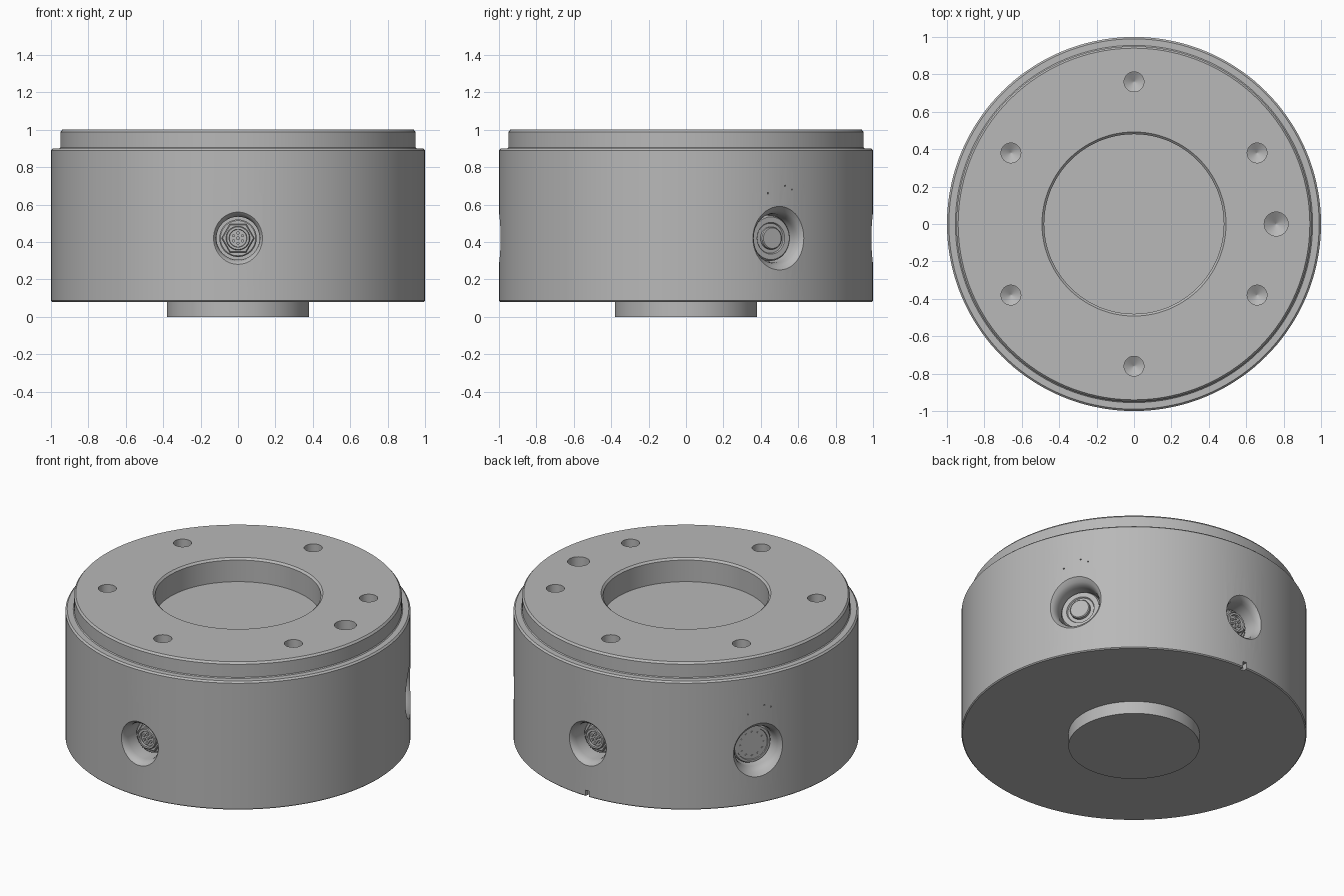
import bpy, bmesh
from math import sin, cos, pi, radians
from mathutils import Matrix

old = bpy.data.objects.get("Cube")
if old:
    bpy.data.objects.remove(old, do_unlink=True)

GREY = (0.48, 0.48, 0.48, 1)
metal = bpy.data.materials.new("grey_metal")
metal.use_nodes = True
metal.diffuse_color = GREY
metal.node_tree.nodes["Principled BSDF"].inputs["Base Color"].default_value = GREY

PORT_Z = 0.42


def lathe(bm, profile, mat=Matrix(), segs=48, phase=0.0):
    """Add a closed turned solid from (radius, height) points, bottom to top."""
    rings = []
    for r, z in profile:
        ring = []
        for i in range(segs):
            a = phase + 2 * pi * i / segs
            ring.append(bm.verts.new(mat @ Matrix.Translation((r * cos(a), r * sin(a), z)).translation))
        rings.append(ring)
    for low, high in zip(rings, rings[1:]):
        for i in range(segs):
            j = (i + 1) % segs
            bm.faces.new((low[i], low[j], high[j], high[i]))
    bm.faces.new(rings[0][::-1])
    bm.faces.new(rings[-1])


def make(name, bm):
    bmesh.ops.recalc_face_normals(bm, faces=bm.faces)
    mesh = bpy.data.meshes.new(name)
    bm.to_mesh(mesh)
    bm.free()
    mesh.materials.append(metal)
    ob = bpy.data.objects.new(name, mesh)
    bpy.context.collection.objects.link(ob)
    return ob


def activate(ob):
    bpy.ops.object.select_all(action="DESELECT")
    ob.select_set(True)
    bpy.context.view_layer.objects.active = ob


def smooth(ob):
    activate(ob)
    bpy.ops.object.shade_smooth_by_angle(angle=radians(25))


def radial(angle, z=PORT_Z):
    """Frame whose local z points outward from the housing axis."""
    return (Matrix.Translation((0, 0, z)) @ Matrix.Rotation(radians(angle), 4, "Z")
            @ Matrix.Rotation(pi / 2, 4, "Y"))


# Housing with bottom boss, stepped top rim and shallow bore
bm = bmesh.new()
lathe(bm, [(0.38, 0), (0.38, 0.08), (0.994, 0.08), (1, 0.086), (1, 0.89), (0.99, 0.9),
           (0.955, 0.9), (0.95, 0.905), (0.95, 0.988), (0.94, 1), (0.492, 1),
           (0.48, 0.988), (0.48, 0.85)], segs=144)
housing = make("housing", bm)

# Cutters: drilled top holes, side pockets, pinholes and the index notch
bm = bmesh.new()
for k in range(6):
    spot = Matrix.Rotation(radians(30 + 60 * k), 4, "Z") @ Matrix.Translation((0.76, 0, 0))
    lathe(bm, [(0.002, 0.85), (0.053, 0.88), (0.053, 1.1)], spot, 32)
lathe(bm, [(0.002, 0.83), (0.064, 0.87), (0.064, 1.1)], Matrix.Translation((0.76, 0, 0)), 32)
for angle in (-90, 90):
    lathe(bm, [(0.115, 0.84), (0.115, 0.95), (0.119, 0.972), (0.127, 0.988),
               (0.14, 1), (0.16, 1.02)], radial(angle))
for angle in (30, 150):
    lathe(bm, [(0.13, 0.82), (0.13, 0.93), (0.135, 0.957), (0.146, 0.977),
               (0.162, 0.992), (0.19, 1.02)], radial(angle))
    for offset, z in ((-4, 0.66), (2, 0.7), (4.5, 0.68)):
        lathe(bm, [(0.004, 0.98), (0.004, 1.02)], radial(angle + offset, z), 8)
bmesh.ops.create_cube(bm, size=1, matrix=Matrix.Translation((0, 1, 0.09))
                      @ Matrix.Diagonal((0.025, 0.06, 0.06, 1)))
cutter = make("cutter", bm)
cutter.hide_render = True

activate(housing)
cut = housing.modifiers.new("cut", "BOOLEAN")
cut.operation = "DIFFERENCE"
cut.solver = "EXACT"
cut.object = cutter
bpy.ops.object.modifier_apply(modifier="cut")
bpy.data.objects.remove(cutter, do_unlink=True)
smooth(housing)

# Small pin sockets with hex nuts, front and back
for name, angle in (("front", -90), ("back", 90)):
    frame = radial(angle)
    bm = bmesh.new()
    lathe(bm, [(0.1, 0.83), (0.1, 0.882), (0.094, 0.888)], frame)
    lathe(bm, [(0.088, 0.86), (0.088, 0.902), (0.082, 0.908)], frame, 6, pi / 6)
    smooth(make(name + "_socket_nut", bm))

    bm = bmesh.new()
    lathe(bm, [(0.064, 0.87), (0.064, 0.92), (0.06, 0.925), (0.048, 0.925), (0.046, 0.912)], frame)
    lathe(bm, [(0.009, 0.9), (0.009, 0.922)], frame, 12)
    for k in range(6):
        a = k * pi / 3
        lathe(bm, [(0.008, 0.9), (0.008, 0.922)],
              frame @ Matrix.Translation((0.028 * cos(a), 0.028 * sin(a), 0)), 12)
    smooth(make(name + "_socket_pins", bm))

# Large coupling with a raised button
bm = bmesh.new()
lathe(bm, [(0.122, 0.8), (0.122, 0.895), (0.114, 0.908), (0.085, 0.908), (0.08, 0.9),
           (0.06, 0.9), (0.06, 0.918), (0.055, 0.923)], radial(30))
smooth(make("button_coupling", bm))

# Large flat coupling with a ring of contacts
bm = bmesh.new()
lathe(bm, [(0.122, 0.8), (0.122, 0.895), (0.114, 0.91), (0.1, 0.91), (0.098, 0.904)], radial(150))
for k in range(12):
    a = k * pi / 6
    lathe(bm, [(0.006, 0.89), (0.006, 0.909)],
          radial(150) @ Matrix.Translation((0.075 * cos(a), 0.075 * sin(a), 0)), 10)
smooth(make("contact_coupling", bm))
